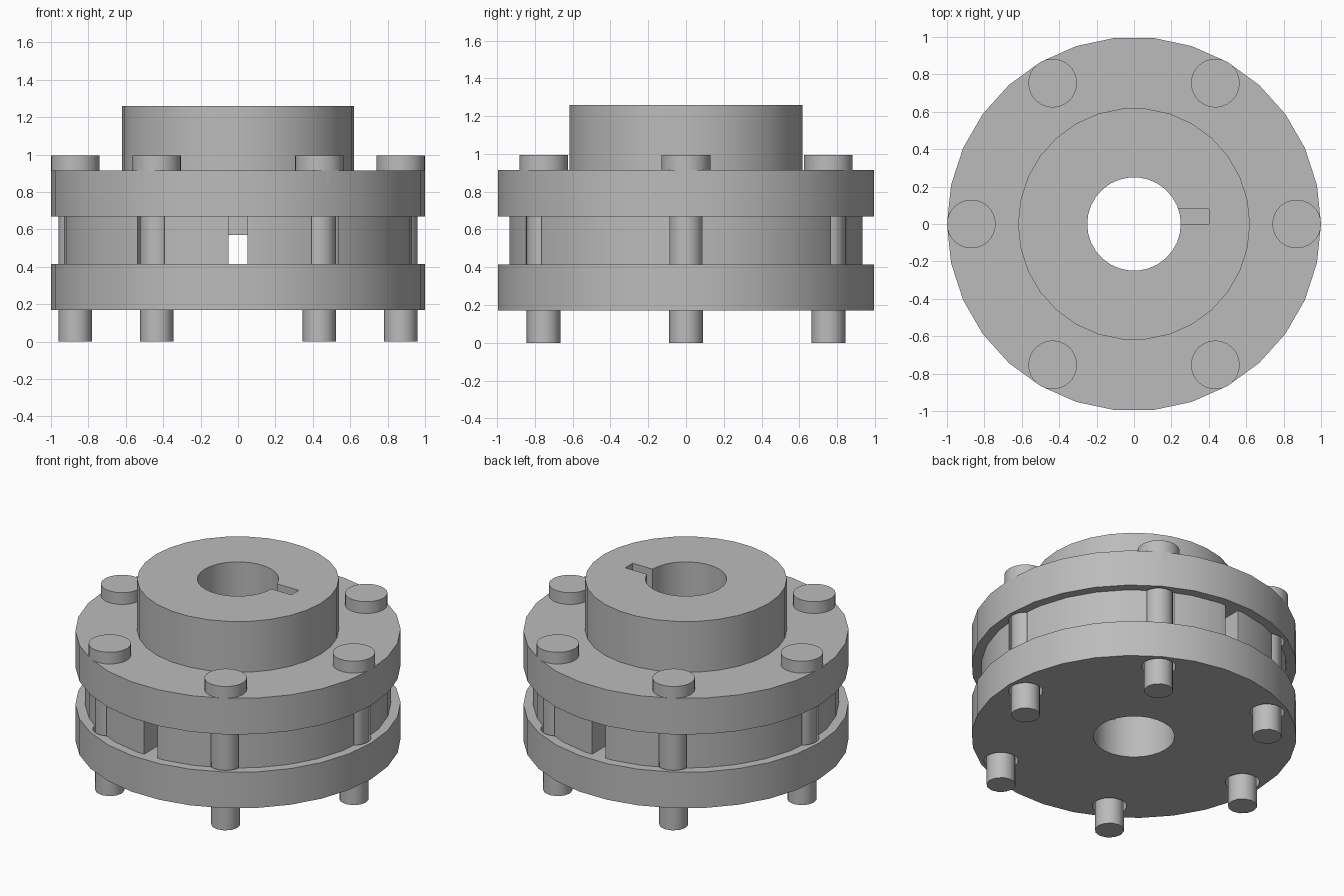
import bpy, bmesh, math

if "Cube" in bpy.data.objects:
    bpy.data.objects.remove(bpy.data.objects["Cube"])

steel = bpy.data.materials.new("grey_steel")
steel.diffuse_color = (0.5, 0.5, 0.5, 1)
steel.use_nodes = True
steel.node_tree.nodes["Principled BSDF"].inputs["Base Color"].default_value = steel.diffuse_color
BOLT_R = 0.87


def finish(name, bm):
    bmesh.ops.recalc_face_normals(bm, faces=bm.faces[:])
    me = bpy.data.meshes.new(name)
    bm.to_mesh(me)
    bm.free()
    me.materials.append(steel)
    ob = bpy.data.objects.new(name, me)
    bpy.context.collection.objects.link(ob)
    return ob


def lathe(name, profile, segs=30):
    """Closed (radius, z) profile turned round the z axis."""
    bm = bmesh.new()
    rings = []
    for i in range(segs):
        a = 2 * math.pi * i / segs
        rings.append([bm.verts.new((r * math.cos(a), r * math.sin(a), z)) for r, z in profile])
    n = len(profile)
    for i in range(segs):
        p, q = rings[i], rings[(i + 1) % segs]
        for j in range(n):
            k = (j + 1) % n
            bm.faces.new((p[j], q[j], q[k], p[k]))
    return finish(name, bm)


def add_cylinder(bm, x, y, r, z0, z1, segs):
    rings = [[bm.verts.new((x + r * math.cos(2 * math.pi * i / segs),
                            y + r * math.sin(2 * math.pi * i / segs), z))
              for i in range(segs)] for z in (z0, z1)]
    bm.faces.new(rings[0])
    bm.faces.new(rings[1])
    for i in range(segs):
        k = (i + 1) % segs
        bm.faces.new((rings[0][i], rings[0][k], rings[1][k], rings[1][i]))


def box(name, x0, x1, y0, y1, z0, z1):
    bm = bmesh.new()
    bmesh.ops.create_cube(bm, size=1)
    for v in bm.verts:
        v.co = (x1 if v.co.x > 0 else x0, y1 if v.co.y > 0 else y0, z1 if v.co.z > 0 else z0)
    return finish(name, bm)


def cut(ob, cutter):
    bpy.context.view_layer.objects.active = ob
    m = ob.modifiers.new("cut", 'BOOLEAN')
    m.operation = 'DIFFERENCE'
    m.solver = 'EXACT'
    m.object = cutter
    bpy.ops.object.modifier_apply(modifier=m.name)


def smooth(ob):
    bpy.ops.object.select_all(action='DESELECT')
    ob.select_set(True)
    bpy.context.view_layer.objects.active = ob
    bpy.ops.object.shade_smooth_by_angle(angle=math.radians(32))


bolt_spots = [(BOLT_R * math.cos(math.pi * i / 3), BOLT_R * math.sin(math.pi * i / 3))
              for i in range(6)]

# Turned bodies: lower flange, split centring ring, upper flange with hub
lower = lathe("lower_flange", [(0.25, 0.17), (1, 0.17), (1, 0.415), (0.25, 0.415)])
ring = lathe("split_ring", [(0.25, 0.415), (0.94, 0.415), (0.94, 0.67),
                            (0.62, 0.67), (0.62, 0.57), (0.25, 0.57)])
upper = lathe("upper_flange_hub", [(0.25, 0.57), (0.62, 0.57), (0.62, 0.67), (1, 0.67),
                                   (1, 0.915), (0.62, 0.915), (0.62, 1.26), (0.25, 1.26)])

# Cutters: bolt holes, ring split, keyway
bm = bmesh.new()
for x, y in bolt_spots:
    add_cylinder(bm, x, y, 0.105, 0.1, 0.88, 24)
holes = finish("hole_cutter", bm)
split = box("split_cutter", -0.05, 0.05, -1.1, 1.1, 0.3, 0.8)
key = box("keyway_cutter", 0.15, 0.4, 0.0, 0.08, 0.5, 1.4)

for ob in (lower, ring, upper):
    cut(ob, holes)
cut(ring, split)
cut(upper, key)
for c in (holes, split, key):
    bpy.data.objects.remove(c)
for ob in (lower, ring, upper):
    smooth(ob)

# Six bolts: shank and round head
for i, (x, y) in enumerate(bolt_spots):
    bm = bmesh.new()
    add_cylinder(bm, x, y, 0.09, 0.0, 0.86, 12)
    add_cylinder(bm, x, y, 0.13, 0.84, 0.995, 30)
    smooth(finish(f"bolt_{i + 1}", bm))
